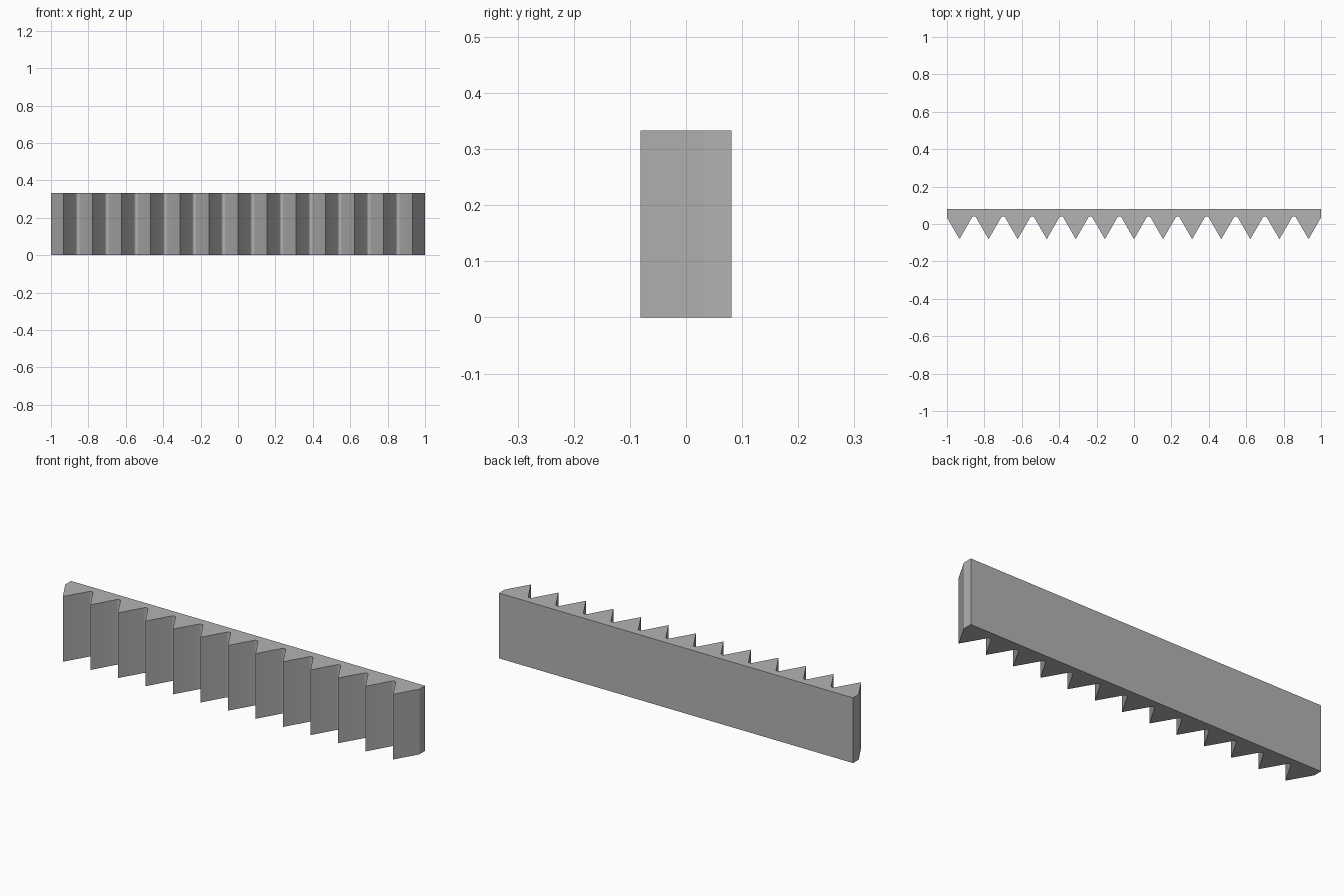
import bpy, bmesh, math

cube = bpy.data.objects.get("Cube")
if cube:
    bpy.data.objects.remove(cube, do_unlink=True)

TEETH = 13
HEIGHT = 0.333
BACK, TIP, ROOT = 0.081, -0.081, 0.035
HALF = (ROOT - TIP) * math.tan(math.radians(30))   # half tooth width
PITCH = (2 - 2 * HALF) / (TEETH - 1)
GAP = PITCH / 2 - HALF                             # half root width
RADIUS = GAP / math.cos(math.radians(30))

# Toothed outline: 60 degree teeth joined by rounded roots
outline = [(-1, BACK), (-1, ROOT)]
for i in range(TEETH):
    x = (i - (TEETH - 1) / 2) * PITCH
    outline.append((x, TIP))
    outline.append((x + HALF, ROOT))
    if i < TEETH - 1:
        cx, cy = x + PITCH / 2, ROOT - RADIUS / 2
        for k in range(1, 6):
            a = math.radians(150 - 20 * k)
            outline.append((cx + RADIUS * math.cos(a), cy + RADIUS * math.sin(a)))
        outline.append((x + PITCH - HALF, ROOT))
outline.append((1, BACK))

# Extrude the outline into a solid bar
bm = bmesh.new()
base = bm.faces.new([bm.verts.new((x, y, 0)) for x, y in outline])
ext = bmesh.ops.extrude_face_region(bm, geom=[base])
bmesh.ops.translate(bm, vec=(0, 0, HEIGHT),
                    verts=[v for v in ext["geom"] if isinstance(v, bmesh.types.BMVert)])
bmesh.ops.recalc_face_normals(bm, faces=bm.faces)
mesh = bpy.data.meshes.new("toothed_rack")
bm.to_mesh(mesh)
bm.free()
rack = bpy.data.objects.new("toothed_rack", mesh)
bpy.context.collection.objects.link(rack)

# Plain grey metal
grey = bpy.data.materials.new("grey_metal")
grey.use_nodes = True
colour = (0.45, 0.45, 0.45, 1)
grey.diffuse_color = colour
grey.node_tree.nodes["Principled BSDF"].inputs["Base Color"].default_value = colour
mesh.materials.append(grey)

# Smooth the rounded roots, keep the other edges sharp
bpy.ops.object.select_all(action="DESELECT")
rack.select_set(True)
bpy.context.view_layer.objects.active = rack
bpy.ops.object.shade_smooth_by_angle(angle=math.radians(25))
